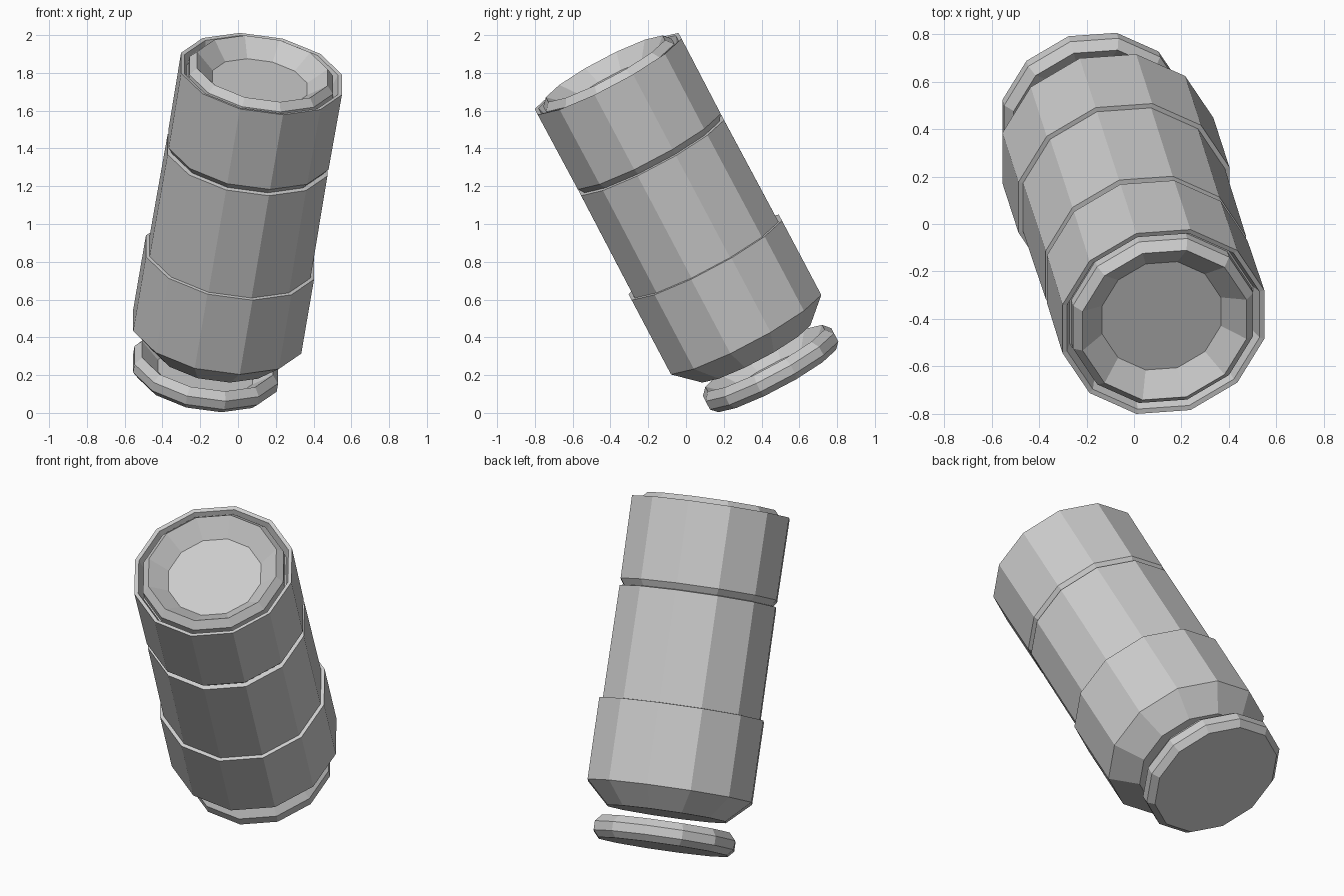
import bpy, bmesh
from math import cos, sin, pi
from mathutils import Matrix, Vector

if "Cube" in bpy.data.objects:
    bpy.data.objects.remove(bpy.data.objects["Cube"])

SIDES = 12

# Tilted frame shared by every part: axis d, cross directions u and v
d = Vector((0.15, -0.4625, 0.874)).normalized()
u = (Vector((1, 0, 0)) - d * d.x).normalized()
v = d.cross(u)
ROT = Matrix((u, v, d)).transposed().to_4x4()


def lathe(name, profile, origin):
    """Closed twelve-sided solid from (radius, height) points, bottom to top."""
    bm = bmesh.new()
    rings = []
    for r, h in profile:
        rings.append([bm.verts.new((r * cos((k + 0.5) * 2 * pi / SIDES),
                                    r * sin((k + 0.5) * 2 * pi / SIDES), h))
                      for k in range(SIDES)])
    for a, b in zip(rings, rings[1:]):
        for k in range(SIDES):
            n = (k + 1) % SIDES
            bm.faces.new((a[k], a[n], b[n], b[k]))
    bm.faces.new(rings[0][::-1])
    bm.faces.new(rings[-1])
    mesh = bpy.data.meshes.new(name)
    bm.to_mesh(mesh)
    bm.free()
    ob = bpy.data.objects.new(name, mesh)
    ob.matrix_world = Matrix.Translation(origin) @ ROT
    bpy.context.collection.objects.link(ob)
    return ob


start = Vector((-0.11, 0.31, 0.43))

# Can body: chamfered foot, wide lower band, middle, groove, top band, sunken rim
lathe("can_body", [
    (0.335, -0.122), (0.466, 0.0), (0.466, 0.45), (0.446, 0.452),
    (0.443, 1.07), (0.418, 1.074), (0.443, 1.108), (0.446, 1.562),
    (0.425, 1.558), (0.405, 1.50)], start)

# Dished cap, used for the lid and for the loose base
cap = [(0.365, 0.0), (0.398, 0.035), (0.398, 0.085), (0.362, 0.125), (0.262, 0.04)]
lathe("lid", cap, start + d * 1.468)
lathe("base_cap", cap, start - d * 0.305 - u * 0.025 + v * 0.03)
